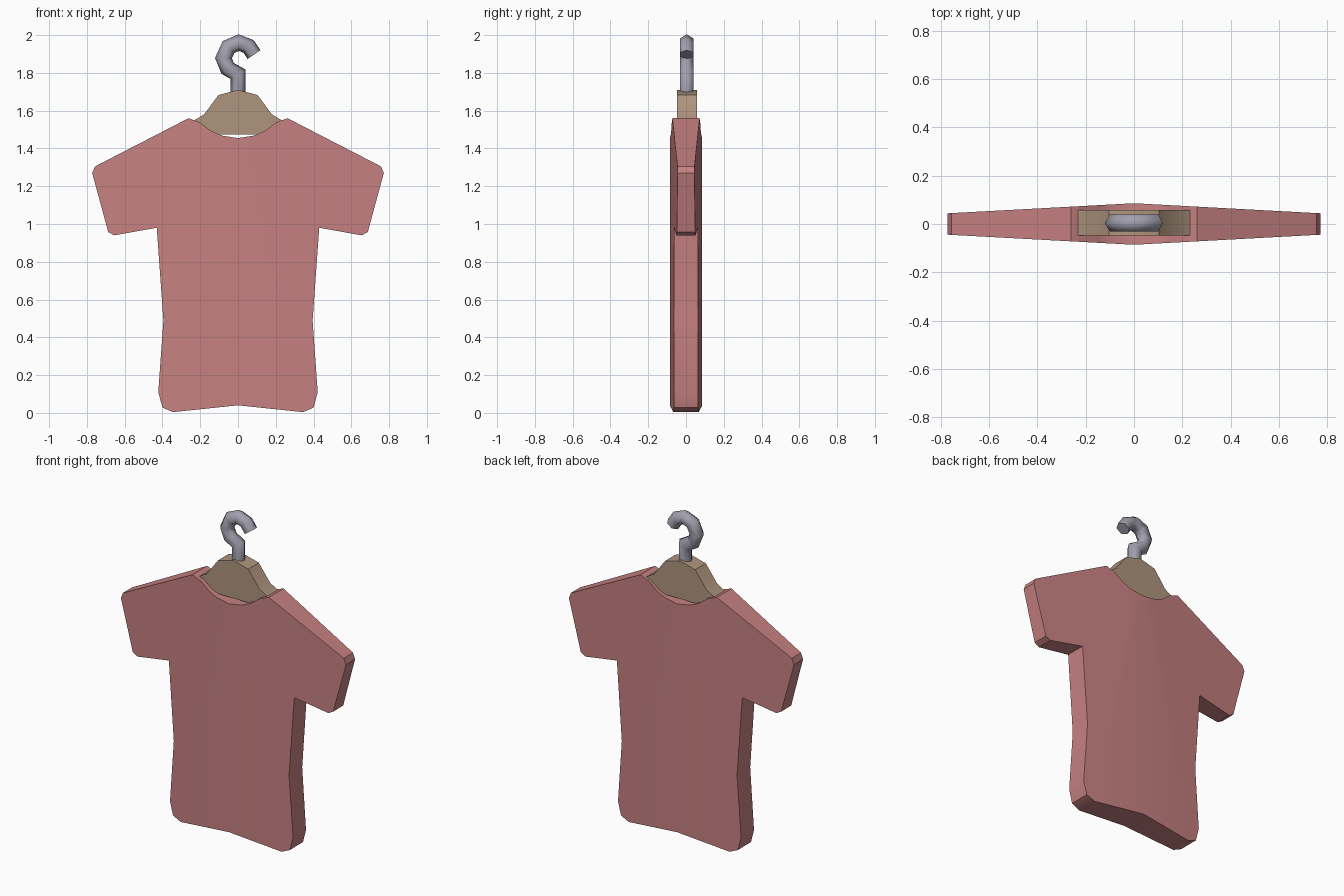
import bpy, bmesh, math
from mathutils import Vector

default = bpy.data.objects.get("Cube")
if default:
    bpy.data.objects.remove(default)


def material(name, rgb):
    m = bpy.data.materials.new(name)
    m.use_nodes = True
    m.diffuse_color = (*rgb, 1)
    m.node_tree.nodes["Principled BSDF"].inputs["Base Color"].default_value = (*rgb, 1)
    return m


def finish(bm, name, mat, angle):
    bmesh.ops.recalc_face_normals(bm, faces=bm.faces)
    mesh = bpy.data.meshes.new(name)
    bm.to_mesh(mesh)
    bm.free()
    mesh.materials.append(mat)
    ob = bpy.data.objects.new(name, mesh)
    bpy.context.collection.objects.link(ob)
    bpy.ops.object.select_all(action='DESELECT')
    ob.select_set(True)
    bpy.context.view_layer.objects.active = ob
    bpy.ops.object.shade_smooth_by_angle(angle=math.radians(angle))
    return ob


def slab(name, half, depth, mat, y=0):
    """Mirrored half outline; depth(x) gives the half thickness."""
    bm = bmesh.new()
    for side in (1, -1):
        front, back = [[bm.verts.new((side * x, y + s * depth(x), z)) for x, z in half]
                       for s in (-1, 1)]
        bm.faces.new(front)
        bm.faces.new(back)
        for i in range(len(half) - 1):
            bm.faces.new((front[i], front[i + 1], back[i + 1], back[i]))
    bmesh.ops.remove_doubles(bm, verts=bm.verts, dist=1e-4)
    return finish(bm, name, mat, 35)


def tube(name, path, radius, sides, mat, y=0):
    """Mitred tube along a path in the xz plane."""
    bm = bmesh.new()
    pts = [Vector((x, z)) for x, z in path]
    dirs = [(b - a).normalized() for a, b in zip(pts, pts[1:])]
    rings = []
    for i, p in enumerate(pts):
        a, b = dirs[max(i - 1, 0)], dirs[min(i, len(dirs) - 1)]
        t = (a + b).normalized()
        n = Vector((-t.y, t.x)) / t.dot(a)
        ring = []
        for k in range(sides):
            ang = math.tau * k / sides
            q = p + n * radius * math.cos(ang)
            ring.append(bm.verts.new((q.x, y + radius * math.sin(ang), q.y)))
        rings.append(ring)
    for r, s in zip(rings, rings[1:]):
        for k in range(sides):
            j = (k + 1) % sides
            bm.faces.new((r[k], r[j], s[j], s[k]))
    bm.faces.new(rings[0])
    bm.faces.new(rings[-1])
    return finish(bm, name, mat, 62)


pink = material("dusty pink cloth", (0.57, 0.22, 0.22))
wood = material("tan wood", (0.43, 0.30, 0.21))
steel = material("grey metal", (0.36, 0.35, 0.42))

# Shirt: hem, waist, sleeve, shoulder and neckline, thinning toward the cuffs
shirt_half = [(0, .04), (.345, .004), (.4, .028), (.422, .11), (.395, .49),
              (.43, .98), (.655, .94), (.687, .957), (.772, 1.27), (.757, 1.305),
              (.262, 1.56), (.2, 1.537), (.145, 1.494), (.085, 1.468), (0, 1.455)]
slab("shirt", shirt_half, lambda x: .086 - .054 * x, pink)

# Hanger body sitting in the collar
hanger_half = [(0, 1.475), (.18, 1.475), (.24, 1.544), (.18, 1.58),
               (.103, 1.683), (0, 1.71)]
slab("hanger_body", hanger_half, lambda x: .052, wood, .005)

# Hook
hook_path = [(0, 1.69), (0, 1.793), (-.055, 1.824), (-.077, 1.878), (-.05, 1.937),
             (.004, 1.96), (.056, 1.94), (.085, 1.897)]
tube("hanger_hook", hook_path, .041, 6, steel, .004)
